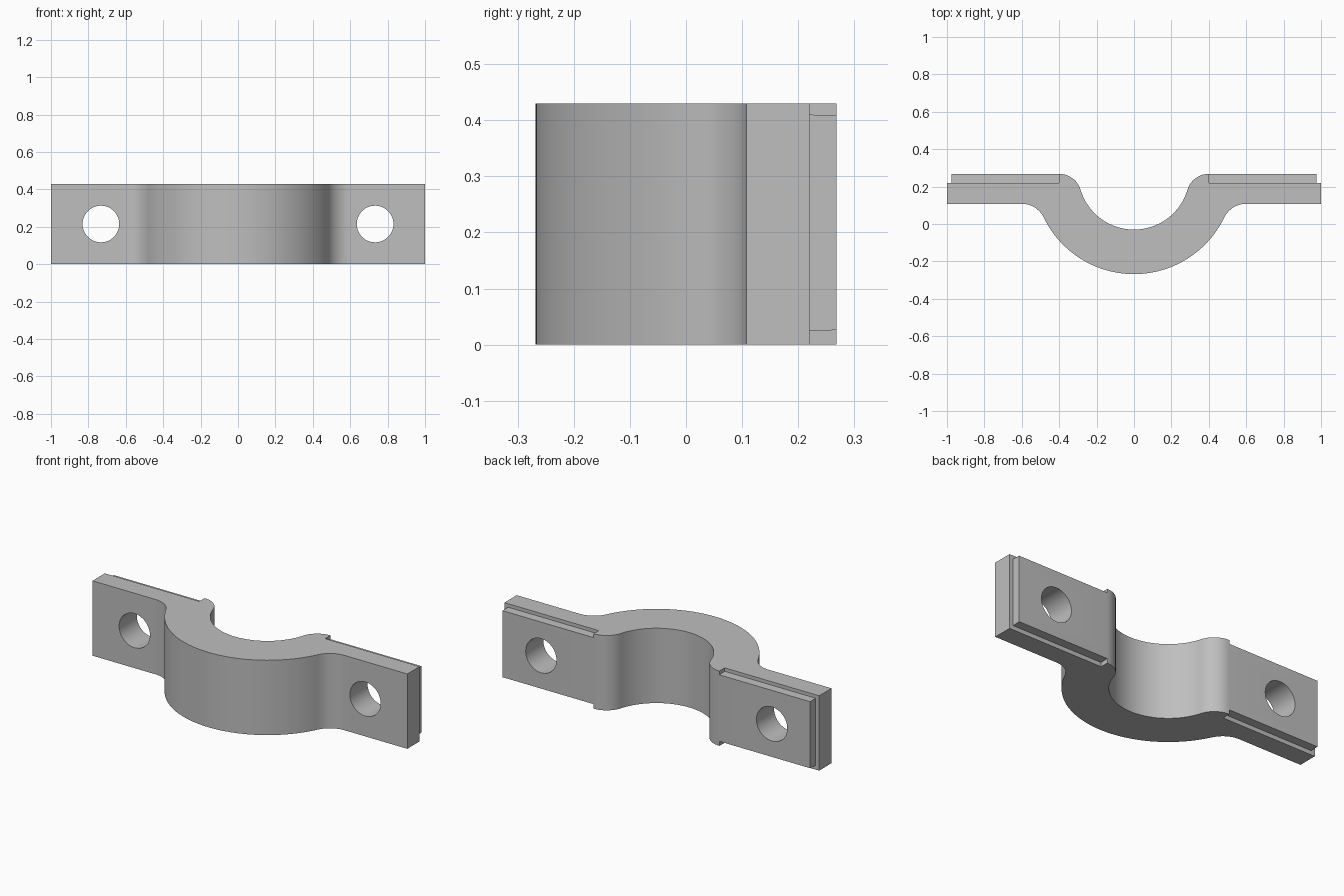
import bpy
import bmesh
from math import radians, pi, cos, sin, atan2, hypot
from mathutils import Matrix

cube = bpy.data.objects.get("Cube")
if cube:
    bpy.data.objects.remove(cube, do_unlink=True)

HEIGHT = 0.43          # width of the strap, along z
BACK = 0.268           # mating plane and centre of the bore
STEP = 0.22            # back of the thin flange
FRONT = 0.108          # front of the flange
INNER, OUTER = 0.298, 0.536
SHOULDER, BEND = 0.40, 0.60   # where the fillets meet the flat faces

steel = bpy.data.materials.new("steel grey")
steel.use_nodes = True
steel.diffuse_color = (0.52, 0.52, 0.52, 1)
steel.node_tree.nodes["Principled BSDF"].inputs["Base Color"].default_value = steel.diffuse_color


def make_object(name, bm):
    bmesh.ops.recalc_face_normals(bm, faces=bm.faces)
    mesh = bpy.data.meshes.new(name)
    bm.to_mesh(mesh)
    bm.free()
    mesh.materials.append(steel)
    obj = bpy.data.objects.new(name, mesh)
    bpy.context.collection.objects.link(obj)
    return obj


def arc(cx, cy, r, a0, a1, n):
    return [(cx + r * cos(a0 + (a1 - a0) * i / n), cy + r * sin(a0 + (a1 - a0) * i / n))
            for i in range(n + 1)]


def bend_curve(radius, x, plane):
    """Half arc about the bore, then a fillet tangent to the flat face at x."""
    d = BACK - plane
    r = (x * x + d * d - radius * radius) / (2 * (radius - d))
    cy = plane - r
    a = atan2(cy - BACK, x)
    main = arc(0, BACK, radius, -pi / 2, a, 28)
    fillet = arc(x, cy, r, a + pi, pi / 2, 12)
    return main + fillet[1:]


# Strap body: half profile mirrored, then extruded upward
inner = bend_curve(INNER, SHOULDER, BACK)
outer = bend_curve(OUTER, BEND, FRONT)
half = outer + [(1, FRONT), (1, STEP), (SHOULDER, STEP)] + inner[::-1]
profile = half + [(-x, y) for x, y in half[-2:0:-1]]
bm = bmesh.new()
face = bm.faces.new([bm.verts.new((x, y, 0)) for x, y in profile])
top = bmesh.ops.extrude_face_region(bm, geom=[face])
bmesh.ops.translate(bm, vec=(0, 0, HEIGHT),
                    verts=[v for v in top["geom"] if isinstance(v, bmesh.types.BMVert)])
strap = make_object("clamp_strap", bm)

helpers = []


def combine(obj, operation):
    mod = strap.modifiers.new(obj.name, "BOOLEAN")
    mod.operation = operation
    mod.solver = "EXACT"
    mod.object = obj
    obj.hide_render = True
    helpers.append(obj)


for side, label in ((1, "left"), (-1, "right")):
    # Raised mating pad with slightly tapered edges
    bm = bmesh.new()
    bmesh.ops.create_cube(bm, size=1)
    for v in bm.verts:
        raised = v.co.y > 0
        half_height = 0.191 if raised else 0.193
        v.co = (side * (0.977 if v.co.x > 0 else SHOULDER),
                BACK if raised else STEP,
                0.217 + (half_height if v.co.z > 0 else -half_height))
    combine(make_object(label + "_pad", bm), "UNION")

for side, label in ((1, "left"), (-1, "right")):
    # Bolt hole through flange and pad
    bm = bmesh.new()
    bmesh.ops.create_cone(bm, cap_ends=True, segments=48, radius1=0.098, radius2=0.098, depth=1,
                          matrix=Matrix.Translation((side * 0.733, 0.2, HEIGHT / 2))
                          @ Matrix.Rotation(pi / 2, 4, "X"))
    combine(make_object(label + "_bolt_hole_cutter", bm), "DIFFERENCE")

# Apply the cuts, remove helpers, smooth the curved faces
bpy.context.view_layer.update()
bpy.ops.object.select_all(action="DESELECT")
strap.select_set(True)
bpy.context.view_layer.objects.active = strap
for mod in list(strap.modifiers):
    bpy.ops.object.modifier_apply(modifier=mod.name)
for obj in helpers:
    bpy.data.objects.remove(obj, do_unlink=True)
bpy.ops.object.shade_smooth_by_angle(angle=radians(30))
